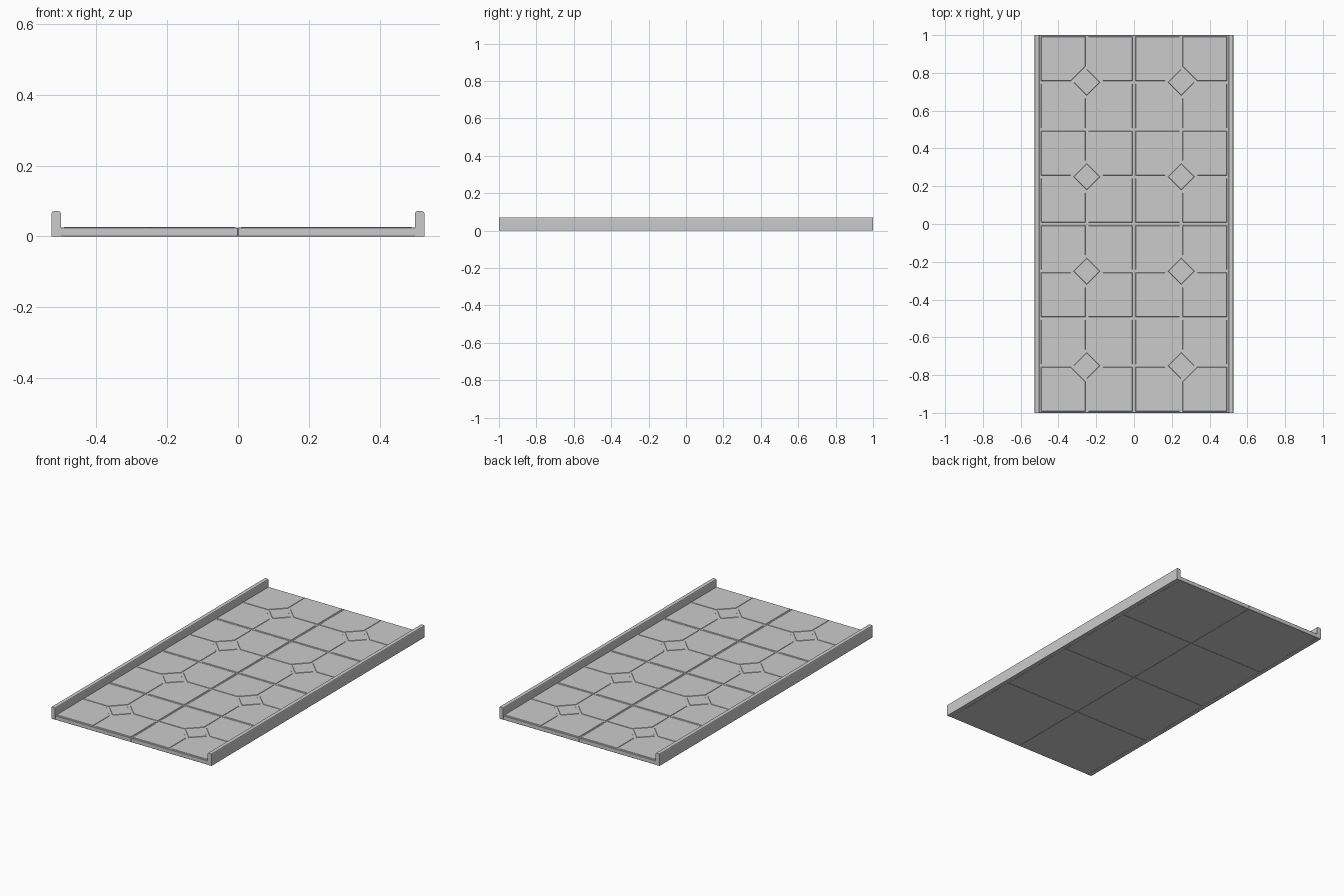
import bpy
import bmesh

cube = bpy.data.objects.get("Cube")
if cube:
    bpy.data.objects.remove(cube, do_unlink=True)

grey = bpy.data.materials.new("light_grey")
grey.use_nodes = True
colour = (0.6, 0.6, 0.6, 1)
grey.diffuse_color = colour
grey.node_tree.nodes["Principled BSDF"].inputs["Base Color"].default_value = colour

LENGTH, TILE = 2.0, 0.5
BASE, TOP = 0.0245, 0.027
GAP, CUT, DIAMOND = 0.0075, 0.085, 0.07


def prism(bm, outline, z0, z1, slope=0.0):
    """Extrude a flat outline upward; slope pulls the top in toward the middle."""
    cx = sum(p[0] for p in outline) / len(outline)
    cy = sum(p[1] for p in outline) / len(outline)
    low = [bm.verts.new((x, y, z0)) for x, y in outline]
    high = [bm.verts.new((x + (cx - x) * slope, y + (cy - y) * slope, z1))
            for x, y in outline]
    bm.faces.new(low[::-1])
    bm.faces.new(high)
    for i in range(len(outline)):
        j = (i + 1) % len(outline)
        bm.faces.new((low[i], low[j], high[j], high[i]))


def finish(bm, name, location=(0, 0, 0)):
    bmesh.ops.recalc_face_normals(bm, faces=bm.faces)
    mesh = bpy.data.meshes.new(name)
    bm.to_mesh(mesh)
    bm.free()
    mesh.materials.append(grey)
    obj = bpy.data.objects.new(name, mesh)
    obj.location = location
    bpy.context.collection.objects.link(obj)
    return obj


def floor_tile(name, x, y):
    bm = bmesh.new()
    h = TILE / 2
    # slab with slightly eased edges, so that seams show between tiles
    prism(bm, [(-h, -h), (h, -h), (h, h), (-h, h)], 0, BASE)
    bmesh.ops.bevel(bm, geom=bm.edges[:], offset=0.001, segments=1, affect='EDGES')
    # four raised panels, each with its inner corner cut off
    edge = h - GAP
    for sx in (-1, 1):
        for sy in (-1, 1):
            panel = [(CUT, GAP), (edge, GAP), (edge, edge), (GAP, edge), (GAP, CUT)]
            prism(bm, [(px * sx, py * sy) for px, py in panel], BASE - 0.001, TOP, 0.015)
    # raised diamond in the middle
    d = DIAMOND
    prism(bm, [(d, 0), (0, d), (-d, 0), (0, -d)], BASE - 0.001, TOP, 0.03)
    finish(bm, name, (x, y, 0))


for column, x in (("right", -TILE / 2), ("left", TILE / 2)):
    for row in range(4):
        floor_tile(f"{column}_floor_tile_{row + 1}", x, (row - 1.5) * TILE)


# kerb along each long side, with eased top edges
def kerb(name, side):
    bm = bmesh.new()
    x0, x1, h = side * TILE, side * (TILE + 0.026), LENGTH / 2
    prism(bm, [(x0, -h), (x1, -h), (x1, h), (x0, h)], 0, 0.071)
    top_edges = [e for e in bm.edges
                 if all(v.co.z > 0.05 for v in e.verts)
                 and abs(e.verts[0].co.y - e.verts[1].co.y) > 1]
    bmesh.ops.bevel(bm, geom=top_edges, offset=0.006, segments=2,
                    profile=0.5, affect='EDGES')
    finish(bm, name)


kerb("right_kerb", -1)
kerb("left_kerb", 1)
